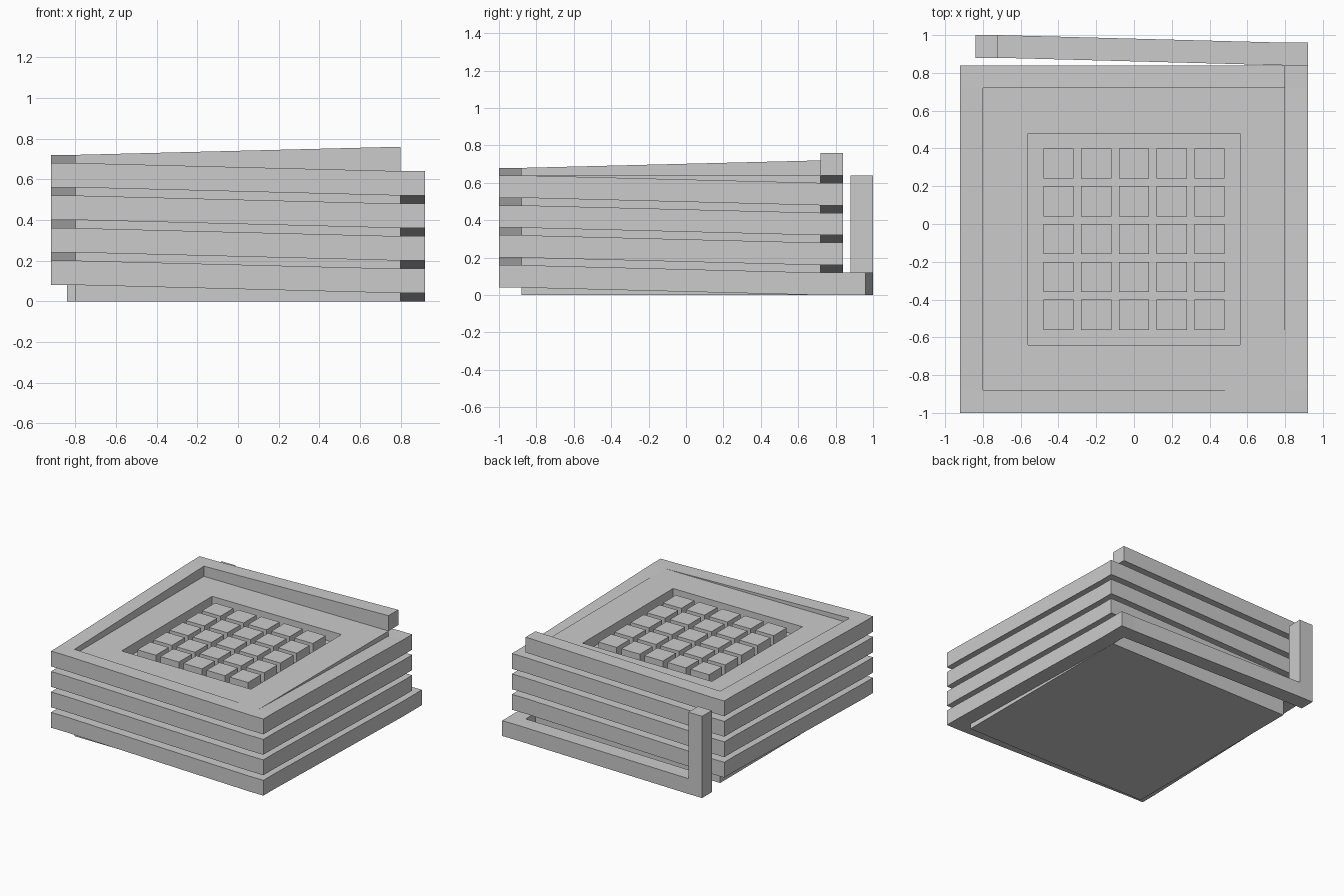
import bpy, bmesh
from mathutils import Vector, Matrix

if "Cube" in bpy.data.objects:
    bpy.data.objects.remove(bpy.data.objects["Cube"], do_unlink=True)

grey = bpy.data.materials.new("plain_grey")
grey.use_nodes = True
grey.diffuse_color = (0.6, 0.6, 0.6, 1)
grey.node_tree.nodes["Principled BSDF"].inputs["Base Color"].default_value = (0.6, 0.6, 0.6, 1)

MID_Y = -0.08   # centre of the block and coil
TOP = 0.64      # height of the block
ROD = 0.12      # thickness of the square coil rod
RISE = 0.04     # climb of the coil along each side


def add_box(bm, centre, size):
    matrix = Matrix.Translation(centre) @ Matrix.Diagonal((*size, 1))
    bmesh.ops.create_cube(bm, size=1, matrix=matrix)


def finish(bm, name):
    bmesh.ops.recalc_face_normals(bm, faces=bm.faces)
    mesh = bpy.data.meshes.new(name)
    bm.to_mesh(mesh)
    bm.free()
    mesh.materials.append(grey)
    obj = bpy.data.objects.new(name, mesh)
    bpy.context.collection.objects.link(obj)
    return obj


def grow(bm, face, offset):
    """Extrude one face along an offset and return its new cap."""
    cap = bmesh.ops.extrude_discrete_faces(bm, faces=[face])["faces"][0]
    bmesh.ops.translate(bm, verts=cap.verts, vec=offset)
    return cap


def face_at(bm, point):
    return min(bm.faces, key=lambda f: (f.calc_center_median() - point).length)


# Block with a square recess in its top
bm = bmesh.new()
add_box(bm, (0, MID_Y, TOP / 2), (1.6, 1.6, TOP))
top = face_at(bm, Vector((0, MID_Y, TOP)))
bmesh.ops.inset_region(bm, faces=[top], thickness=0.24, use_even_offset=True)
grow(bm, top, Vector((0, 0, -0.08)))
finish(bm, "recessed_block")

# Grid of square studs in the recess
bm = bmesh.new()
for i in range(-2, 3):
    for j in range(-2, 3):
        add_box(bm, (i * 0.2, MID_Y + j * 0.2, TOP - 0.04), (0.16, 0.16, 0.08))
finish(bm, "stud_grid")

# Path of the coil: loose tail, then four climbing turns with level corners
half = ROD / 2
path = [Vector((-0.78, 0.94, half)), Vector((0.86, 0.90, half))]
corners = [(1, 1), (1, -1), (-1, -1), (-1, 1)]
for step in range(17):
    sx, sy = corners[step % 4]
    path.append(Vector((sx * 0.86, MID_Y + sy * 0.86, half + step * RISE)))

# Square rod: extrude along the path, with an upright post on the tail
bm = bmesh.new()
add_box(bm, path[0], (ROD, ROD, ROD))
grow(bm, face_at(bm, path[0] + Vector((0, 0, half))), Vector((0, 0, TOP - ROD)))
for here, there in zip(path, path[1:]):
    delta = there - here
    axis = 0 if abs(delta.x) > abs(delta.y) else 1
    step = Vector((0, 0, 0))
    step[axis] = ROD if delta[axis] > 0 else -ROD
    face = face_at(bm, here + step / 2)
    span = delta - step
    if span.length > 0.01:
        face = grow(bm, face, span)
    if there is not path[-1]:
        grow(bm, face, step)
finish(bm, "square_coil")
